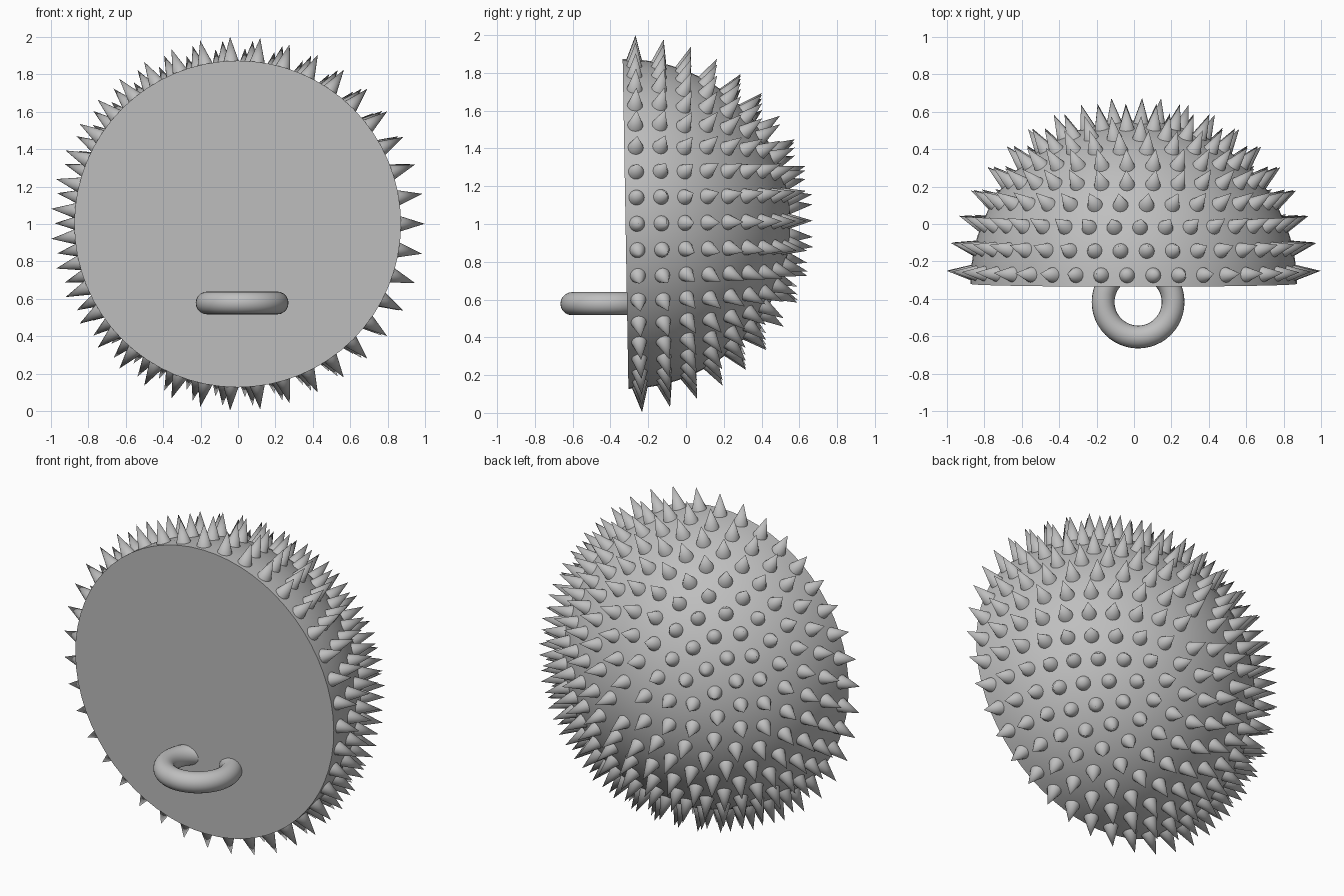
import bpy, bmesh, math
from mathutils import Matrix, Vector

old = bpy.data.objects.get("Cube")
if old:
    bpy.data.objects.remove(old, do_unlink=True)

RADIUS = 0.873       # dome
TIP = 1.002          # distance of spike tips from the dome centre
SPIKE_BASE = 0.855
SPIKE_WIDTH = 0.046

grey = bpy.data.materials.new("plain grey")
grey.use_nodes = True
colour = (0.52, 0.52, 0.52, 1)
grey.diffuse_color = colour
grey.node_tree.nodes["Principled BSDF"].inputs["Base Color"].default_value = colour

# Dome axis points to the back, leaning very slightly
PLACE = Matrix.Translation((-0.002, -0.32, 1)) @ Matrix.Rotation(math.radians(-89), 4, 'X')


def finish(bm, name, matrix):
    mesh = bpy.data.meshes.new(name)
    bm.to_mesh(mesh)
    bm.free()
    mesh.materials.append(grey)
    obj = bpy.data.objects.new(name, mesh)
    obj.matrix_world = matrix
    bpy.context.collection.objects.link(obj)
    smooth(obj)


def smooth(obj):
    bpy.ops.object.select_all(action='DESELECT')
    obj.select_set(True)
    bpy.context.view_layer.objects.active = obj
    bpy.ops.object.shade_smooth_by_angle(angle=math.radians(35))


# Half-sphere body with a flat front disc
bm = bmesh.new()
bmesh.ops.create_uvsphere(bm, u_segments=64, v_segments=32, radius=RADIUS)
lower = [v for v in bm.verts if v.co.z < -0.001]
bmesh.ops.delete(bm, geom=lower, context='VERTS')
bmesh.ops.holes_fill(bm, edges=[e for e in bm.edges if e.is_boundary], sides=0)
bmesh.ops.recalc_face_normals(bm, faces=bm.faces)
finish(bm, "dome", PLACE)

# Rings of radial spikes, fewer towards the pole
bm = bmesh.new()
for ring in range(10):
    lat = math.radians(4 + 8.62 * ring)
    count = int(39.85 * math.cos(lat))
    for i in range(count):
        lon = math.tau * i / count
        out = Vector((math.cos(lat) * math.cos(lon), math.cos(lat) * math.sin(lon), math.sin(lat)))
        turn = out.to_track_quat('Z', 'Y').to_matrix().to_4x4()
        middle = Matrix.Translation(out * (SPIKE_BASE + TIP) / 2)
        bmesh.ops.create_cone(bm, cap_ends=False, segments=16, radius1=SPIKE_WIDTH,
                              radius2=0, depth=TIP - SPIKE_BASE, matrix=middle @ turn)
finish(bm, "spikes", PLACE)

# Hanging ring on the flat front
bpy.ops.mesh.primitive_torus_add(location=(0.022, -0.417, 0.578), major_radius=0.187,
                                 minor_radius=0.061, major_segments=48, minor_segments=20)
ring = bpy.context.object
ring.name = "front_ring"
ring.data.materials.append(grey)
smooth(ring)
